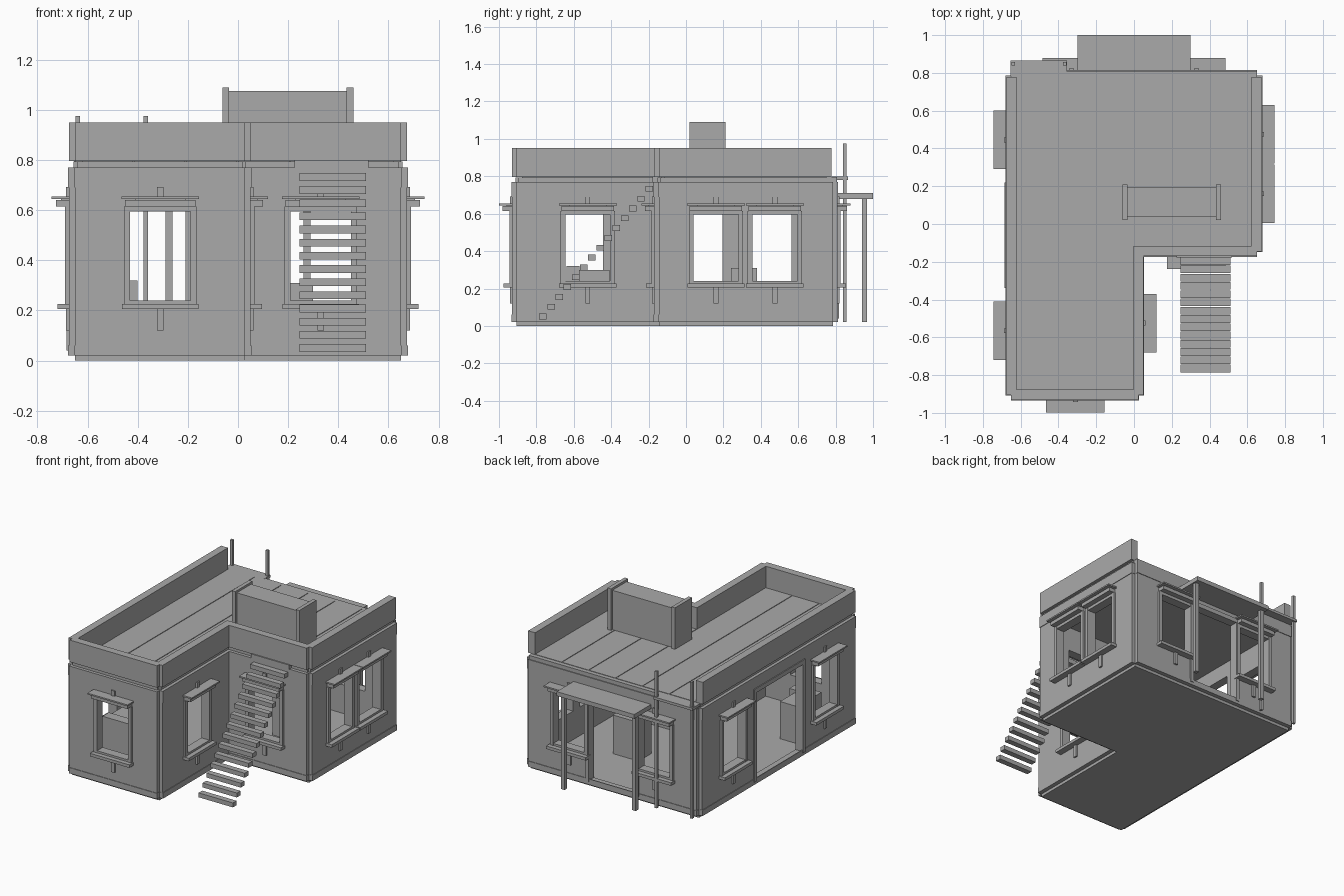
import bpy, bmesh
from mathutils import Vector

cube = bpy.data.objects.get("Cube")
if cube:
    bpy.data.objects.remove(cube, do_unlink=True)

grey = bpy.data.materials.new("plaster_grey")
grey.use_nodes = True
grey.diffuse_color = (0.4, 0.4, 0.4, 1)
grey.node_tree.nodes["Principled BSDF"].inputs["Base Color"].default_value = (0.4, 0.4, 0.4, 1)


def finish(name, bm):
    bmesh.ops.recalc_face_normals(bm, faces=bm.faces)
    mesh = bpy.data.meshes.new(name)
    bm.to_mesh(mesh)
    bm.free()
    mesh.materials.append(grey)
    ob = bpy.data.objects.new(name, mesh)
    bpy.context.collection.objects.link(ob)
    return ob


def boxes(name, spans):
    """One object from boxes given as (x range, y range, z range)."""
    bm = bmesh.new()
    for span in spans:
        verts = bmesh.ops.create_cube(bm, size=1)["verts"]
        for v in verts:
            v.co = Vector([(a + b) / 2 + c * (b - a) for (a, b), c in zip(span, v.co)])
    return finish(name, bm)


def outline(inset, notch=0.0):
    """L-shaped plan; outer corners can be stepped in by notch."""
    l, r, f, b, ix, iy = -0.675, 0.675, -0.93, 0.81, 0.05, -0.17
    l, r, f, b, ix, iy = l + inset, r - inset, f + inset, b - inset, ix - inset, iy + inset
    n = notch
    if not n:
        return [(l, f), (ix, f), (ix, iy), (r, iy), (r, b), (l, b)]
    return [(l + n, f), (ix - n, f), (ix - n, f + n), (ix, f + n), (ix, iy),
            (r - n, iy), (r - n, iy + n), (r, iy + n), (r, b - n), (r - n, b - n),
            (r - n, b), (l + n, b), (l + n, b - n), (l, b - n), (l, f + n), (l + n, f + n)]


def prism(name, points, z0, z1):
    bm = bmesh.new()
    face = bm.faces.new([bm.verts.new((x, y, z0)) for x, y in points])
    top = bmesh.ops.extrude_face_region(bm, geom=[face])["geom"]
    bmesh.ops.translate(bm, vec=(0, 0, z1 - z0), verts=[v for v in top if isinstance(v, bmesh.types.BMVert)])
    return finish(name, bm)


def cut(ob, cutter):
    mod = ob.modifiers.new("cut", 'BOOLEAN')
    mod.operation, mod.solver, mod.object = 'DIFFERENCE', 'EXACT', cutter
    cutter.hide_render = True
    bpy.context.view_layer.objects.active = ob
    bpy.ops.object.modifier_apply(modifier=mod.name)
    bpy.data.objects.remove(cutter, do_unlink=True)


def on_wall(wall, along, depth, z):
    """Turn (along wall, outward, up) ranges into world ranges."""
    axis, sign, face = wall
    out = tuple(sorted(face + sign * d for d in depth))
    return (out, along, z) if axis == "x" else (along, out, z)


# Wall planes: axis, outward direction, position
left_wall, right_wall = ("x", 1, 0.675), ("x", -1, -0.675)
wing_wall, front_wall = ("x", 1, 0.05), ("y", -1, -0.93)
step_wall, back_wall = ("y", -1, -0.17), ("y", 1, 0.81)

windows = [("front", front_wall, -0.31), ("wing", wing_wall, -0.525),
           ("stair", step_wall, 0.33), ("left_front", left_wall, 0.16),
           ("left_back", left_wall, 0.475), ("right_front", right_wall, -0.565),
           ("right_back", right_wall, 0.445), ("back_left", back_wall, 0.33),
           ("back_right", back_wall, -0.33)]

# Shell with window and door openings
walls = prism("walls", outline(0, 0.025), 0.02, 0.77)
cut(walls, prism("room_cutter", outline(0.05), 0.0, 0.9))
through = (-0.1, 0.1)
openings = [on_wall(w, (c - 0.125, c + 0.125), through, (0.235, 0.605)) for _, w, c in windows]
openings.append(on_wall(right_wall, (-0.32, 0.2), through, (0.05, 0.66)))
openings.append(on_wall(back_wall, (-0.195, 0.195), through, (0.05, 0.62)))
cut(walls, boxes("opening_cutter", openings))

# Floor, roof and the open-backed parapet
prism("floor", outline(0.025), 0.0, 0.04)
prism("roof_slab", outline(0.018, 0.015), 0.765, 0.794)
parapet = prism("parapet", outline(0, 0.025), 0.797, 0.95)
inner = outline(0.053)
inner[4], inner[5] = (inner[4][0], 1.0), (inner[5][0], 1.0)
cut(parapet, prism("parapet_cutter", inner, 0.7, 1.1))
cut(parapet, boxes("back_cutter", [((-1, 1), (0.778, 1), (0.7, 1.1))]))
boxes("back_eave", [((-0.65, 0.65), (0.75, 0.808), (0.77, 0.797))])

# Roof boards with narrow seams
width = 0.208
boards = []
for i in range(6):
    x = -0.622 + i * width
    start = -0.877 if x + width < 0.03 else -0.117
    boards.append(((x, x + width - 0.005), (start, 0.778), (0.79, 0.8)))
boxes("roof_boards", boards)

# Trim bands at the top and foot of the walls
for name, z0, z1 in (("upper_band", 0.69, 0.77), ("skirting", 0.02, 0.06)):
    band = prism(name, outline(-0.004, 0.027), z0, z1)
    cut(band, prism("band_cutter", outline(0.002, 0.027), z0 - 0.1, z1 + 0.1))

# Windows: frame, sill, stepped hood and centre pegs
for name, wall, c in windows:
    def part(a, b, out, z0, z1, back=-0.01):
        return on_wall(wall, (c + a, c + b), (back, out), (z0, z1))
    boxes(name + "_window_frame", [
        part(-0.145, -0.12, 0.015, 0.225, 0.615, -0.05),
        part(0.12, 0.145, 0.015, 0.225, 0.615, -0.05),
        part(-0.12, 0.12, 0.013, 0.595, 0.615, -0.05),
        part(-0.12, 0.12, 0.013, 0.225, 0.24, -0.05)])
    boxes(name + "_window_sill", [part(-0.153, 0.153, 0.045, 0.205, 0.226)])
    boxes(name + "_window_hood", [part(-0.14, 0.14, 0.05, 0.615, 0.64),
                                  part(-0.155, 0.155, 0.069, 0.645, 0.655),
                                  part(-0.1, 0.1, 0.03, 0.638, 0.647)])
    boxes(name + "_window_pegs", [part(-0.013, 0.013, 0.012, 0.12, 0.206),
                                  part(-0.013, 0.013, 0.012, 0.655, 0.692)])

# Doorway trims
for name, wall, a, b, top in (("side", right_wall, -0.34, 0.22, 0.66), ("back", back_wall, -0.205, 0.205, 0.62)):
    boxes(name + "_door_frame", [
        on_wall(wall, (a, a + 0.025), (-0.05, 0.009), (0.04, top)),
        on_wall(wall, (b - 0.025, b), (-0.05, 0.009), (0.04, top)),
        on_wall(wall, (a, b), (-0.05, 0.01), (top, top + 0.03))])

# Back porch
boxes("porch_roof", [((-0.3, 0.3), (0.79, 1.0), (0.68, 0.71))])
boxes("porch_posts", [((x - 0.014, x + 0.014), (0.94, 0.968), (0.02, 0.68)) for x in (-0.275, 0.275)])

# Back poles with their bracket
boxes("back_poles", [((x - 0.009, x + 0.009), (0.84, 0.858), (0.02, 0.975)) for x in (-0.64, -0.367)])
boxes("pole_bracket", [((-0.655, -0.355), (0.78, 0.866), (0.78, 0.798))])

# Open treads climbing to the roof
treads = []
for i in range(14):
    y, z = -0.785 + i * 0.0437, 0.035 + i * 0.0525
    treads.append(((0.245, 0.51), (y, y + 0.04), (z, z + 0.031)))
boxes("stair_treads", treads)
boxes("stair_landing", [((0.225, 0.52), (-0.178, -0.13), (0.768, 0.8))])

# Roof chest between two end boards
boxes("roof_chest", [((-0.035, 0.435), (0.037, 0.195), (0.8, 1.075))])
boxes("chest_ends", [((x, x + 0.027), (0.02, 0.21), (0.8, 1.09)) for x in (-0.062, 0.433)])

# Furniture inside
boxes("counter", [((-0.6, -0.4), (-0.64, -0.57), (0.04, 0.32)), ((-0.6, -0.44), (-0.57, -0.41), (0.04, 0.3))])
boxes("bench", [((0.1, 0.3), (0.24, 0.38), (0.04, 0.31))])
